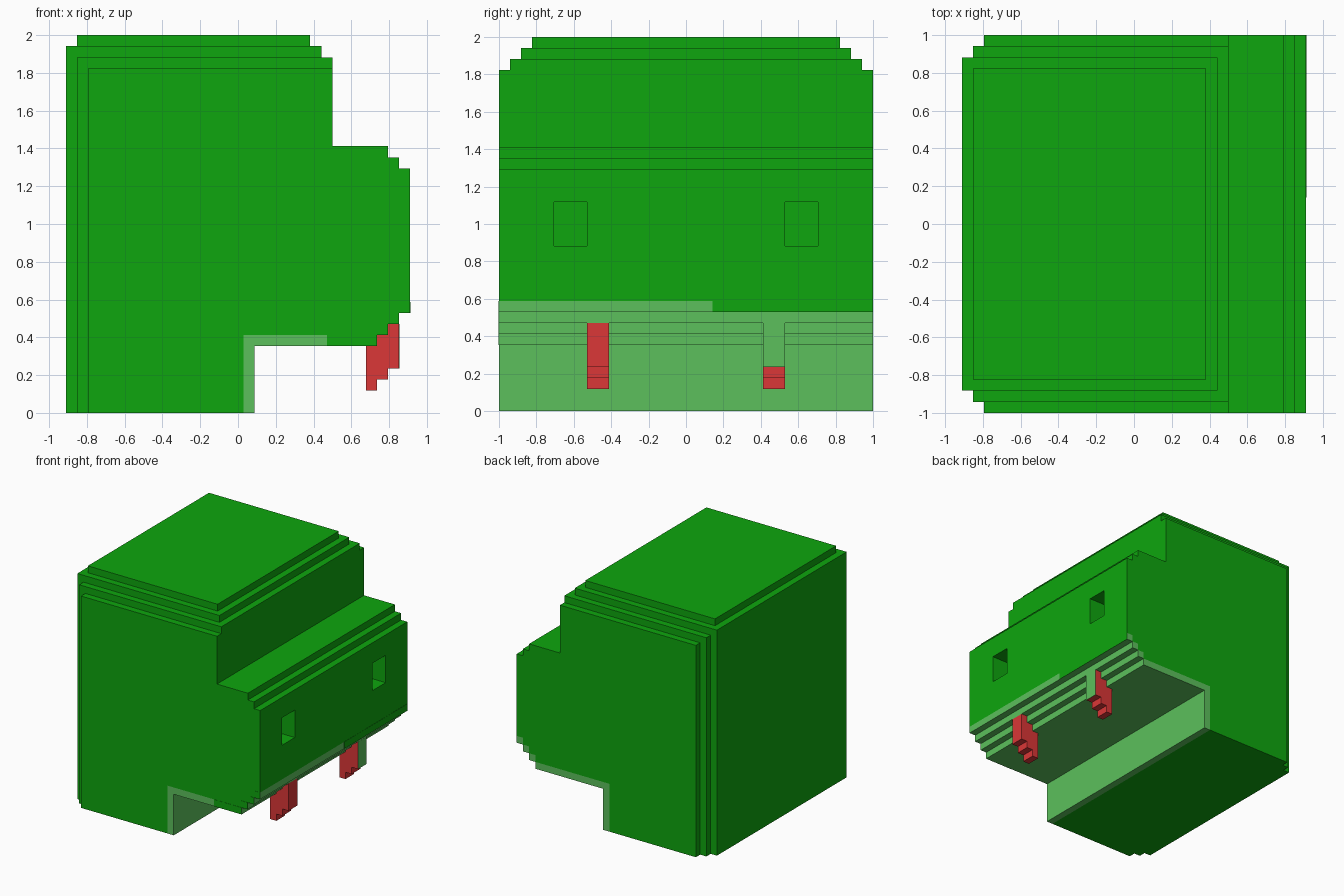
import bpy, bmesh

if "Cube" in bpy.data.objects:
    bpy.data.objects.remove(bpy.data.objects["Cube"])

V = 1 / 17          # one block
X0 = -15.5          # block offset that centres x


def material(name, rgb):
    m = bpy.data.materials.new(name)
    m.diffuse_color = (*rgb, 1)
    m.use_nodes = True
    m.node_tree.nodes["Principled BSDF"].inputs["Base Color"].default_value = m.diffuse_color
    return m


GREEN = material("green", (0.0044, 0.381, 0.0044))
LIGHT = material("light_green", (0.107, 0.527, 0.107))
RED = material("red", (0.708, 0.038, 0.038))


def prism(name, profile, y0, y1, mat):
    """Extrude an (x, z) profile, in blocks, from y0 to y1."""
    bm = bmesh.new()
    face = bm.faces.new([bm.verts.new(((x + X0) * V, y0 * V, z * V)) for x, z in profile])
    ext = bmesh.ops.extrude_face_region(bm, geom=[face])["geom"]
    for e in ext:
        if isinstance(e, bmesh.types.BMVert):
            e.co.y = y1 * V
    bmesh.ops.recalc_face_normals(bm, faces=bm.faces)
    me = bpy.data.meshes.new(name)
    bm.to_mesh(me)
    bm.free()
    me.materials.append(mat)
    ob = bpy.data.objects.new(name, me)
    bpy.context.collection.objects.link(ob)
    return ob


def rect(x0, x1, z0, z1):
    return [(x0, z0), (x1, z0), (x1, z1), (x0, z1)]


def boolean(target, other, op):
    mod = target.modifiers.new("bool", 'BOOLEAN')
    mod.operation, mod.solver, mod.object = op, 'EXACT', other
    bpy.context.view_layer.objects.active = target
    bpy.ops.object.modifier_apply(modifier=mod.name)
    bpy.data.objects.remove(other)


# Head: nested layers give the stepped rounding of the top and back edges
def head_layer(name, x0, x1, y, top):
    profile = [(x0, 0), (16, 0), (16, 7), (x1, 7), (x1, top), (x0, top)]
    return prism(name, profile, -y, y, GREEN)


head = head_layer("head", 0, 23, 15, 33)
boolean(head, head_layer("layer", 1, 24, 16, 32), 'UNION')
boolean(head, head_layer("layer", 2, 24, 17, 31), 'UNION')
prism("head_cap", rect(1, 22, 33, 34), -14, 14, GREEN)

# Snout with stepped top and bottom front edges
snout = prism("snout", [(24, 7), (28, 7), (28, 8), (29, 8), (29, 9), (30, 9), (30, 10),
                        (31, 10), (31, 22), (30, 22), (30, 23), (29, 23), (29, 24),
                        (24, 24)], -17, 17, GREEN)

# Nostril pockets
for y in (-12, 9):
    boolean(snout, prism("cutter", rect(28, 32, 15, 19), y, y + 3, GREEN), 'DIFFERENCE')

# Light mouth lining: throat wall, palate and stepped lip
prism("throat_wall", rect(16, 17, 0, 7), -17, 17, LIGHT)
prism("palate", rect(17, 28, 6, 7), -17, 17, LIGHT)
for i in range(3):
    prism("lip_step", rect(28 + i, 29 + i, 7 + i, 8 + i), -17, 17, LIGHT)

# Green skin over part of the lining on the front side and the snout face
prism("side_skin", rect(23.5, 28, 6, 7), -17.03, -17, GREEN)
for i in range(3):
    prism("side_skin", rect(28 + i, 29 + i, 7 + i, 8 + i), -17.03, -17, GREEN)
prism("lip_skin", rect(31, 31.03, 9, 10), 2.4, 17, GREEN)

# Stepped fangs; the second has a light front
fang = [(27, 2), (28, 2), (28, 3), (29, 3), (29, 4), (30, 4), (30, 8), (29, 8),
        (29, 7), (28, 7), (28, 6), (27, 6)]
for y in (-9, 7):
    prism("fang", fang, y, y + 2, RED)
prism("fang_front", rect(30, 30.03, 4, 8), 7, 9, LIGHT)
